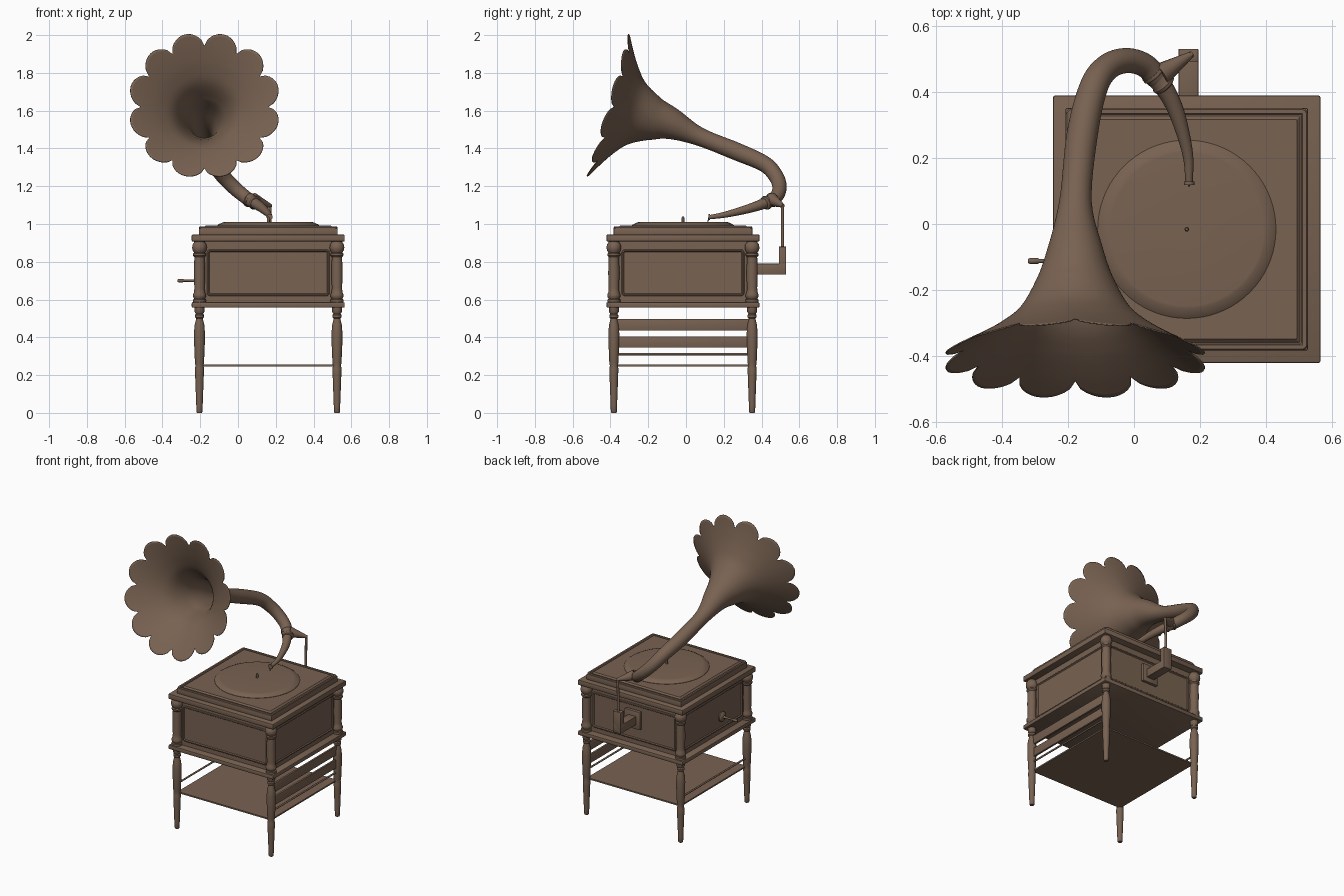
import bpy, bmesh, math
from mathutils import Vector, Matrix

if "Cube" in bpy.data.objects:
    bpy.data.objects.remove(bpy.data.objects["Cube"])

CX, CY = 0.16, -0.016          # cabinet centre
brown = bpy.data.materials.new("walnut brown")
brown.diffuse_color = (0.188, 0.122, 0.083, 1)
brown.use_nodes = True
brown.node_tree.nodes["Principled BSDF"].inputs["Base Color"].default_value = brown.diffuse_color


def make(name, bm, matrix=Matrix(), recalc=True):
    if recalc:
        bmesh.ops.recalc_face_normals(bm, faces=bm.faces)
    me = bpy.data.meshes.new(name)
    bm.to_mesh(me)
    bm.free()
    me.materials.append(brown)
    ob = bpy.data.objects.new(name, me)
    ob.matrix_world = matrix
    bpy.context.collection.objects.link(ob)
    return ob


def loft(name, rings, matrix=Matrix(), caps=(True, True)):
    """Join equal-sized rings of points into a skin."""
    bm = bmesh.new()
    vs = [[bm.verts.new(p) for p in ring] for ring in rings]
    n = len(vs[0])
    for a, b in zip(vs, vs[1:]):
        for i in range(n):
            j = (i + 1) % n
            bm.faces.new((a[i], a[j], b[j], b[i]))
    if caps[0]:
        bm.faces.new(vs[0][::-1])
    if caps[1]:
        bm.faces.new(vs[-1])
    return make(name, bm, matrix)


def lathe(name, profile, matrix=Matrix(), n=32):
    return loft(name, [[(r * math.cos(2 * math.pi * i / n), r * math.sin(2 * math.pi * i / n), z)
                        for i in range(n)] for r, z in profile], matrix)


def box(name, lo, hi, bevel=0.0):
    bm = bmesh.new()
    bmesh.ops.create_cube(bm, size=1)
    lo, hi = Vector(lo), Vector(hi)
    for v in bm.verts:
        v.co = (lo + hi) / 2 + v.co * (hi - lo)
    if bevel:
        bmesh.ops.bevel(bm, geom=bm.edges[:], offset=bevel, segments=2, affect='EDGES', profile=0.5)
    return make(name, bm)


def rounded_plate(name, hw, hh, radius, layers, matrix=Matrix()):
    """Rounded rectangle lofted through (inset, height) layers."""
    rings = []
    for inset, h in layers:
        r = max(radius - inset, 0.004)
        ring = []
        for k, (sx, sy) in enumerate([(1, 1), (-1, 1), (-1, -1), (1, -1)]):
            for i in range(6):
                a = math.pi / 2 * (k + i / 5)
                ring.append((sx * (hw - inset - r) + r * math.cos(a),
                             sy * (hh - inset - r) + r * math.sin(a), h))
        rings.append(ring)
    return loft(name, rings, matrix)


def rod(name, p, q, r1, r2, n=16):
    p, q = Vector(p), Vector(q)
    d = q - p
    m = Matrix.Translation(p) @ d.to_track_quat('Z', 'Y').to_matrix().to_4x4()
    return lathe(name, [(r1, 0), (r2, d.length)], m, n)


def path_point(pts, t):
    """Catmull-Rom point (x, y, z, radius) at parameter t."""
    i = min(int(t), len(pts) - 2)
    f = t - i
    p1, p2 = pts[i], pts[i + 1]
    p0 = pts[i - 1] if i else p1 * 2 - p2
    p3 = pts[i + 2] if i + 2 < len(pts) else p2 * 2 - p1
    return 0.5 * (p1 * 2 + (p2 - p0) * f + (p0 * 2 - p1 * 5 + p2 * 4 - p3) * f * f
                  + (p1 * 3 - p0 - p2 * 3 + p3) * f ** 3)


def sweep(name, pts, n, petals=0, caps=(True, True), steps=6):
    pts = [Vector(p) for p in pts]
    end = len(pts) - 1
    rings = []
    for k in range(end * steps + 1):
        t = k / steps
        ring = []
        for i in range(n):
            a = 2 * math.pi * i / n
            u = t
            if petals and t > end - 2:      # scalloped rim
                reach = 0.6 + 0.4 * abs(math.sin(petals / 2 * a)) ** 0.6
                u = end - 2 + (t - end + 2) * reach
            p = path_point(pts, u)
            tan = (path_point(pts, min(u + .02, end)) - path_point(pts, max(u - .02, 0))).to_3d().normalized()
            side = tan.cross(Vector((0, 0, 1))).normalized()
            up = side.cross(tan)
            ring.append(p.to_3d() + (up * math.cos(a) + side * math.sin(a)) * p.w)
        rings.append(ring)
    return loft(name, rings, caps=caps)


# Cabinet body and its mouldings
def square(name, half, z0, z1, bevel):
    return box(name, (CX - half, CY - half, z0), (CX + half, CY + half, z1), bevel)

square("cabinet_body", 0.355, 0.57, 0.93, 0)
square("bottom_moulding", 0.405, 0.557, 0.586, 0.006)
square("top_moulding", 0.405, 0.907, 0.944, 0.006)
square("lid_base", 0.367, 0.94, 0.978, 0.004)
centre = Matrix.Translation((CX, CY, 0))
rounded_plate("lid_frame", 0.367, 0.367, 0.02,
              [(0, 0.97), (0, 0.982), (0.004, 0.987), (0.016, 0.987), (0.02, 0.98),
               (0.024, 0.98), (0.034, 0.991)], centre)

# Framed panels on the four sides
for k, side in enumerate(("front", "right", "back", "left")):
    m = (Matrix.Translation((CX, CY, 0.742)) @ Matrix.Rotation(k * math.pi / 2, 4, 'Z')
         @ Matrix.Translation((0, -0.353, 0)) @ Matrix.Rotation(math.pi / 2, 4, 'X'))
    rounded_plate(side + "_panel", 0.325, 0.124, 0.02,
                  [(0, 0), (0, 0.006), (0.004, 0.01), (0.009, 0.01), (0.014, 0.004), (0.02, 0.004)], m)

# Turned corner columns and legs
column = [(0.034, 0.58), (0.034, 0.600), (0.028, 0.604), (0.034, 0.615), (0.035, 0.625), (0.029, 0.638),
          (0.027, 0.66), (0.030, 0.74), (0.027, 0.825), (0.034, 0.833), (0.034, 0.843), (0.028, 0.848),
          (0.036, 0.860), (0.039, 0.875), (0.036, 0.892), (0.028, 0.903), (0.028, 0.912)]
leg = [(0.013, 0), (0.016, 0.006), (0.017, 0.04), (0.023, 0.20), (0.024, 0.235), (0.021, 0.25),
       (0.024, 0.265), (0.028, 0.36), (0.029, 0.42), (0.026, 0.465), (0.019, 0.493), (0.018, 0.50),
       (0.024, 0.506), (0.024, 0.518), (0.019, 0.524), (0.026, 0.535), (0.026, 0.562)]
for sy, fb in ((-1, "front"), (1, "back")):
    for sx, lr in ((-1, "left"), (1, "right")):
        m = Matrix.Translation((CX + sx * 0.364, CY + sy * 0.366, 0))
        lathe(f"{fb}_{lr}_column", column, m)
        lathe(f"{fb}_{lr}_leg", leg, m)

# Shelf, side slats and rails
square("lower_shelf", 0.362, 0.245, 0.255, 0)
for i, (z0, z1) in enumerate(((0.345, 0.405), (0.435, 0.498))):
    box(f"right_slat_{i + 1}", (CX + 0.357, CY - 0.36, z0), (CX + 0.371, CY + 0.36, z1), 0.002)
for sx, lr in ((-1, "left"), (1, "right")):
    rod(lr + "_rail", (CX + sx * 0.364, CY - 0.36, 0.311), (CX + sx * 0.364, CY + 0.36, 0.311), 0.006, 0.006)

# Turntable and spindle
lathe("turntable", [(0.27, 0.985), (0.27, 0.993), (0.262, 0.999), (0.24, 1.009), (0.232, 1.01), (0.05, 1.01)],
      centre, 72)
lathe("spindle", [(0.007, 1.0), (0.007, 1.034), (0.004, 1.04)], centre, 12)

# Crank on the left side
lathe("crank", [(0.034, 0), (0.034, 0.008), (0.026, 0.016), (0.012, 0.02), (0.007, 0.03), (0.006, 0.09),
                (0.009, 0.095), (0.009, 0.118), (0.006, 0.124)],
      Matrix.Translation((-0.197, -0.112, 0.70)) @ Matrix.Rotation(-math.pi / 2, 4, 'Y'), 20)

# Rear bracket holding the horn
box("bracket_plate", (0.105, 0.335, 0.70), (0.225, 0.36, 0.825), 0.005)
box("bracket_arm", (0.135, 0.35, 0.732), (0.195, 0.53, 0.79), 0.002)
box("bracket_post", (0.135, 0.492, 0.732), (0.195, 0.53, 0.88), 0.002)
rod("bracket_rod", (0.165, 0.511, 0.87), (0.17, 0.511, 1.105), 0.009, 0.008)
rod("bracket_brace", (0.08, 0.452, 1.13), (0.176, 0.515, 1.095), 0.036, 0.009)

# Tone arm with sound head and needle
sweep("tone_arm", [(0.167, 0.125, 1.036, 0.011), (0.163, 0.21, 1.05, 0.016), (0.135, 0.32, 1.078, 0.023),
                   (0.105, 0.39, 1.10, 0.027), (0.068, 0.445, 1.122, 0.031)], 24)
rod("sound_head", (0.167, 0.118, 1.037), (0.167, 0.128, 1.037), 0.016, 0.016, 20)
rod("needle", (0.167, 0.122, 1.035), (0.167, 0.115, 1.011), 0.004, 0.002, 8)

# Joint collar between arm and horn
joint_dir = Vector((-0.65, 0.68, 0.32)).to_track_quat('Z', 'Y').to_matrix().to_4x4()
lathe("joint_collar", [(0.028, -0.035), (0.036, -0.03), (0.038, -0.02), (0.034, -0.012), (0.034, 0.014),
                       (0.039, 0.02), (0.038, 0.03), (0.03, 0.034)],
      Matrix.Translation((0.074, 0.44, 1.12)) @ joint_dir)

# Flower horn: bent neck followed by a straight flared bell with twelve petals
neck = [(0.068, 0.445, 1.122, 0.033), (0.03, 0.482, 1.15, 0.034), (-0.025, 0.495, 1.197, 0.036),
        (-0.08, 0.475, 1.255, 0.038), (-0.122, 0.415, 1.318, 0.041), (-0.157, 0.27, 1.383, 0.045),
        (-0.177, 0.07, 1.463, 0.047)]
bell = [(-0.35, 0.083), (-0.25, 0.118), (-0.16, 0.168), (-0.10, 0.235), (-0.045, 0.32), (0, 0.403)]
neck += [(-0.178, -0.415 - 0.96 * s, 1.629 + 0.28 * s, r) for s, r in bell]
horn = sweep("flower_horn", neck, 144, petals=12, caps=(True, False))
shell = horn.modifiers.new("sheet thickness", 'SOLIDIFY')
shell.thickness = 0.004
shell.offset = 0

# Smooth shading with sharp edges kept
for ob in bpy.data.objects:
    ob.select_set(True)
bpy.context.view_layer.objects.active = horn
bpy.ops.object.shade_smooth_by_angle(angle=math.radians(35))
